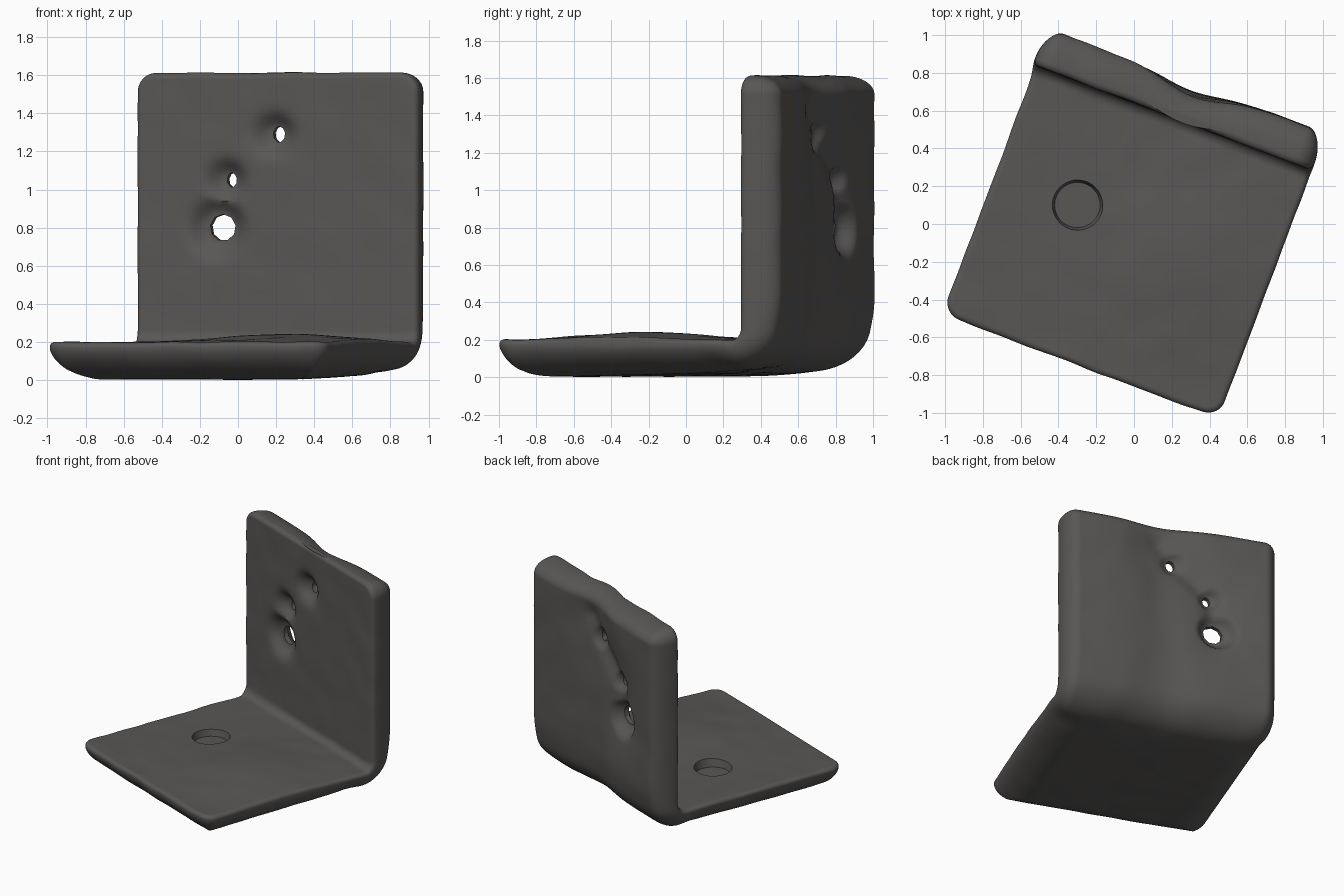
import bpy, bmesh, math
from mathutils import Matrix, Vector, noise

if "Cube" in bpy.data.objects:
    bpy.data.objects.remove(bpy.data.objects["Cube"])

TURN = math.radians(-20.7)          # bracket is turned about z
HU, CORNER = 0.782, 0.10            # half width, corner radius
S0, S1, R = -0.805, 0.54, 0.16      # base start, bend start, bend mid radius
ARC = R * math.pi / 2
S_END = S1 + ARC + (1.615 - 0.26)   # top of the wall
NU, NS = 110, 180
HOLES = [(-0.335, 0.80, 0.072, 0.07), (-0.285, 1.05, 0.028, 0.038), (-0.02, 1.29, 0.033, 0.042)]
GROOVE = [(0.08, 1.42), (-0.02, 1.29), (-0.17, 1.17), (-0.285, 1.05), (-0.335, 0.80)]


def smooth(a, b, x):
    t = min(1, max(0, (x - a) / (b - a)))
    return t * t * (3 - 2 * t)


def bump(x, y, cx, cy, size, flat=0):
    d = max(0, math.hypot(x - cx, y - cy) - flat)
    return math.exp(-(d / size) ** 2)


def groove_dist(u, z):
    p, best = Vector((u, z)), 9
    for a, b in zip(GROOVE, GROOVE[1:]):
        a, b = Vector(a), Vector(b)
        t = min(1, max(0, (p - a).dot(b - a) / (b - a).length_squared))
        best = min(best, (p - a.lerp(b, t)).length)
    return best


def bend(u, s, n):
    """Sheet position (u across, s along the L, n towards the inside)."""
    if s < S1:
        return Vector((u, s, 0.1 + n))
    if s < S1 + ARC:
        a = (s - S1) / R
        return Vector((u, S1 + (R - n) * math.sin(a), 0.26 - (R - n) * math.cos(a)))
    return Vector((u, S1 + R - n, 0.26 + s - S1 - ARC))


def quarter(d, r):
    t = max(0, 1 - d / r)
    return math.sqrt(max(0, 1 - t * t))


def sheet_point(i, j, inner):
    # rounded rectangle grid, denser near the rim
    hs, ms = (S_END - S0) / 2, (S_END + S0) / 2
    qu = HU * math.sin(math.pi * (i / NU - 0.5))
    qs = hs * math.sin(math.pi * (j / NS - 0.5))
    d = min(HU - abs(qu), hs - abs(qs))
    cu = max(-HU + CORNER, min(HU - CORNER, qu))
    cs = max(-hs + CORNER, min(hs - CORNER, qs))
    ou, os_ = qu - cu, qs - cs
    length = math.hypot(ou, os_)
    k = max(abs(ou), abs(os_)) / length if length > 1e-9 else 1
    u, s = cu + ou * k, cs + os_ * k + ms
    wall = smooth(S1 - 0.15, S1 + ARC, s)
    z = 0.26 + s - S1 - ARC
    # rim: base is undercut below, wall is sharper in front than behind
    part = 0.075 * (1 - wall) + 0.065 * wall
    wobble = noise.noise(Vector((u * 5, s * 5, 3)))
    dent = wall * max(bump(u, z, h[0], h[1], 0.065, 1.05 * h[2]) for h in HOLES)
    if inner:
        n = part + (0.1 - part) * quarter(d, 0.03)
        n += (1 - wall) * 0.045 * bump(u, s, 0.32, -0.1, 0.45)
        n -= 0.065 * dent
    else:
        low = -0.094 * (1 - wall) - 0.108 * wall
        lin = min(1, d / 0.25)
        base_q = 0.7 * quarter(d, 0.25) + 0.3 * lin * (2 - lin)
        fill = base_q * (1 - wall) + quarter(d, 0.1) * wall
        n = part + (low - part) * fill
        # underside rises to the back right, outer bend is flattened
        y = u * math.sin(TURN) + s * math.cos(TURN)
        x = u * math.cos(TURN) + s * math.sin(-TURN)
        n += (1 - wall) * fill * 0.025 * smooth(-0.3, 0.8, 0.6 * x + 0.6 * y)
        n += 0.04 * math.exp(-((s - S1 - ARC / 2) / 0.17) ** 2) * fill
        # back of the wall: wide hollow, groove and funnels round the holes
        g = groove_dist(u, z)
        hollow = 0.04 * math.exp(-((u - 0.05) / 0.22) ** 2)
        line = 0.022 * math.exp(-(g / 0.07) ** 2) + 0.03 * math.exp(-(g / 0.22) ** 2)
        n += wall * (hollow + (0.11 - hollow) * max(dent, min(1, line / 0.075)))
    n += 0.005 * wobble
    rim = 0.006 * wobble * (1 - smooth(0, 0.1, d))
    return bend(u * (1 + rim + 0.01 * wall) - 0.01 * wall, s + rim, n)


# bent plate
bm = bmesh.new()
grids = []
for inner in (True, False):
    g = [[None] * (NS + 1) for _ in range(NU + 1)]
    for i in range(NU + 1):
        for j in range(NS + 1):
            edge = i in (0, NU) or j in (0, NS)
            g[i][j] = grids[0][i][j] if edge and grids else bm.verts.new(sheet_point(i, j, inner))
    grids.append(g)
    for i in range(NU):
        for j in range(NS):
            q = [g[i][j], g[i + 1][j], g[i + 1][j + 1], g[i][j + 1]]
            bm.faces.new(q if inner else q[::-1])
bmesh.ops.recalc_face_normals(bm, faces=bm.faces)
bm.transform(Matrix.Rotation(TURN, 4, 'Z'))
low = min(v.co.z for v in bm.verts)
bm.transform(Matrix.Translation((0, 0, -low)))
mesh = bpy.data.meshes.new("bracket")
bm.to_mesh(mesh)
bm.free()
bracket = bpy.data.objects.new("bracket", mesh)
bpy.context.collection.objects.link(bracket)

# cutters: shallow round recess in the base, ragged holes in the wall
cut = bmesh.new()
turn = Matrix.Rotation(TURN, 4, 'Z')
bmesh.ops.create_cone(cut, cap_ends=True, segments=48, radius1=0.12, radius2=0.145, depth=0.1,
                      matrix=turn @ Matrix.Translation((-0.316, -0.012, 0.20)))
for u, z, ru, rz in HOLES:
    bmesh.ops.create_cone(cut, cap_ends=True, segments=9, radius1=1, radius2=1, depth=0.6,
                          matrix=turn @ Matrix.Translation((u, 0.7, z))
                          @ Matrix.Rotation(math.pi / 2, 4, 'X') @ Matrix.Diagonal((ru, rz, 1, 1)))
cut_mesh = bpy.data.meshes.new("hole_cutter")
cut.to_mesh(cut_mesh)
cut.free()
cutter = bpy.data.objects.new("hole_cutter", cut_mesh)
bpy.context.collection.objects.link(cutter)
cutter.hide_render = True

mod = bracket.modifiers.new("holes", 'BOOLEAN')
mod.operation, mod.solver, mod.object = 'DIFFERENCE', 'EXACT', cutter
bpy.context.view_layer.objects.active = bracket
bracket.select_set(True)
bpy.ops.object.modifier_apply(modifier=mod.name)
bpy.data.objects.remove(cutter)

# dark grey metal
mat = bpy.data.materials.new("dark_grey")
mat.diffuse_color = (0.1, 0.095, 0.092, 1)
mat.use_nodes = True
mat.node_tree.nodes["Principled BSDF"].inputs["Base Color"].default_value = mat.diffuse_color
bracket.data.materials.clear()
bracket.data.materials.append(mat)
bpy.ops.object.shade_smooth_by_angle(angle=math.radians(50))
